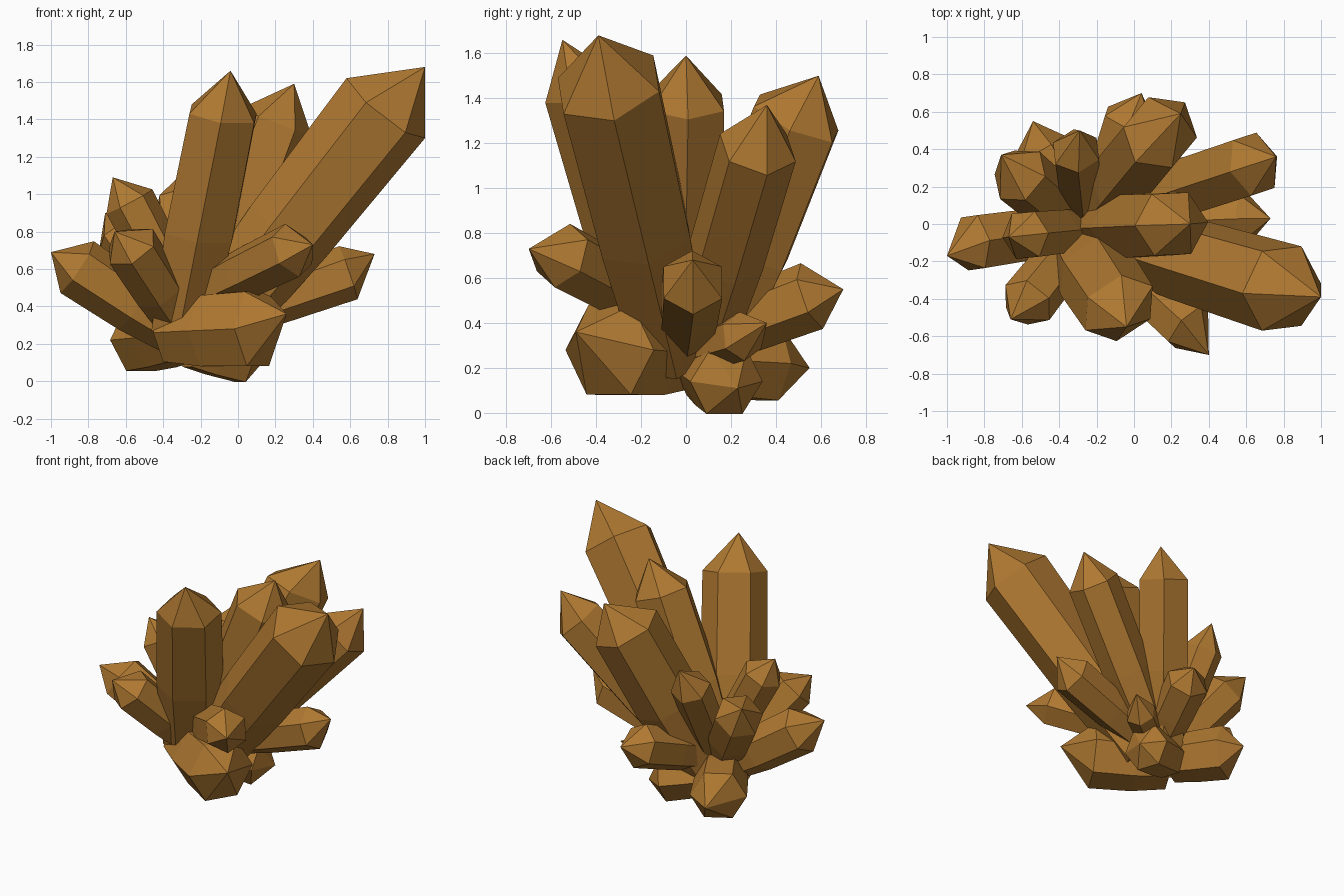
import bpy, bmesh, math
from mathutils import Vector

amber = bpy.data.materials.new("amber")
amber.diffuse_color = (0.43, 0.19, 0.031, 1)


def crystal(name, base, ring, tip, r, taper=0.7, spin=0, belly=0.95, depth=1.0):
    """Six-sided shard: narrow foot, full belly, shoulder ring, off-axis point."""
    base, ring, tip = Vector(base), Vector(ring), Vector(tip)
    axis = (ring - base).normalized()
    side = axis.cross(Vector((0, 0, 1))).normalized()
    up = side.cross(axis) * depth
    bm = bmesh.new()
    loops = []
    for t, rad in ((0, r * taper), (0.45, r * belly), (1, r)):
        centre = base.lerp(ring, t)
        loop = []
        for i in range(6):
            a = math.radians(60 * i + spin)
            loop.append(bm.verts.new(centre + rad * (up * math.cos(a) + side * math.sin(a))))
        loops.append(loop)
    point = bm.verts.new(tip)
    bm.faces.new(loops[0])
    for i in range(6):
        j = (i + 1) % 6
        for low, high in zip(loops, loops[1:]):
            bm.faces.new((low[i], low[j], high[j], high[i]))
        bm.faces.new((loops[2][i], loops[2][j], point))
    bmesh.ops.recalc_face_normals(bm, faces=bm.faces)
    mesh = bpy.data.meshes.new(name)
    bm.to_mesh(mesh)
    bm.free()
    mesh.materials.append(amber)
    bpy.context.collection.objects.link(bpy.data.objects.new(name, mesh))


# tall shards
crystal("tall_right", (-0.15, -0.06, 0.27), (0.79, -0.345, 1.46), (1.0, -0.39, 1.68), 0.25, 0.75, 20, 0.92, 1.07)
crystal("tall_front", (-0.31, -0.10, 0.27), (-0.08, -0.45, 1.43), (-0.04, -0.55, 1.66), 0.215, 0.85, 30, 1.03, 0.8)
crystal("tall_middle", (-0.22, -0.02, 0.27), (0.20, 0.0, 1.38), (0.30, 0.0, 1.59), 0.19, 0.85, 0, 1.04, 1.1)
crystal("tall_back", (-0.2, 0.08, 0.27), (0.14, 0.49, 1.31), (0.25, 0.59, 1.50), 0.195, 0.8, 0, 1.0, 1.2)
crystal("tall_back_right", (-0.15, 0.06, 0.29), (0.64, 0.32, 1.18), (0.76, 0.36, 1.37), 0.18, 0.8, 0, 0.97)

# medium shards
crystal("mid_left_upper", (-0.27, -0.03, 0.37), (-0.58, -0.06, 0.96), (-0.67, -0.07, 1.09), 0.14, 0.8)
crystal("mid_back_left_upper", (-0.27, 0.02, 0.32), (-0.31, 0.39, 0.96), (-0.29, 0.50, 1.12), 0.135, 0.8)
crystal("mid_back_left", (-0.3, 0.0, 0.32), (-0.61, 0.26, 0.78), (-0.71, 0.37, 0.90), 0.165, 0.75, 30)
crystal("mid_left", (-0.3, -0.02, 0.24), (-0.86, -0.1, 0.61), (-1.0, -0.17, 0.69), 0.165, 0.75)
crystal("mid_front_left", (-0.3, -0.08, 0.3), (-0.57, -0.42, 0.72), (-0.66, -0.51, 0.80), 0.15, 0.8, 30)
crystal("mid_front_right", (-0.18, -0.12, 0.47), (0.29, -0.55, 0.70), (0.40, -0.70, 0.73), 0.15, 0.8)
crystal("mid_right", (-0.1, 0.0, 0.34), (0.59, 0.03, 0.58), (0.73, 0.03, 0.68), 0.15, 0.8)
crystal("mid_back", (-0.18, 0.08, 0.34), (-0.02, 0.56, 0.52), (0.04, 0.70, 0.55), 0.155, 0.85)

# low shards at the foot
crystal("low_front", (-0.36, -0.06, 0.26), (0.10, -0.34, 0.28), (0.26, -0.49, 0.36), 0.23, 0.78, 30)
crystal("low_back_left", (-0.32, 0.03, 0.24), (-0.52, 0.37, 0.22), (-0.54, 0.55, 0.20), 0.19, 0.85, 30)
crystal("low_right", (-0.25, 0.08, 0.20), (0.04, 0.18, 0.14), (0.14, 0.23, 0.11), 0.17, 0.85, 30)
crystal("low_back_right", (-0.15, 0.05, 0.28), (0.15, 0.25, 0.34), (0.28, 0.36, 0.40), 0.11, 0.9)
